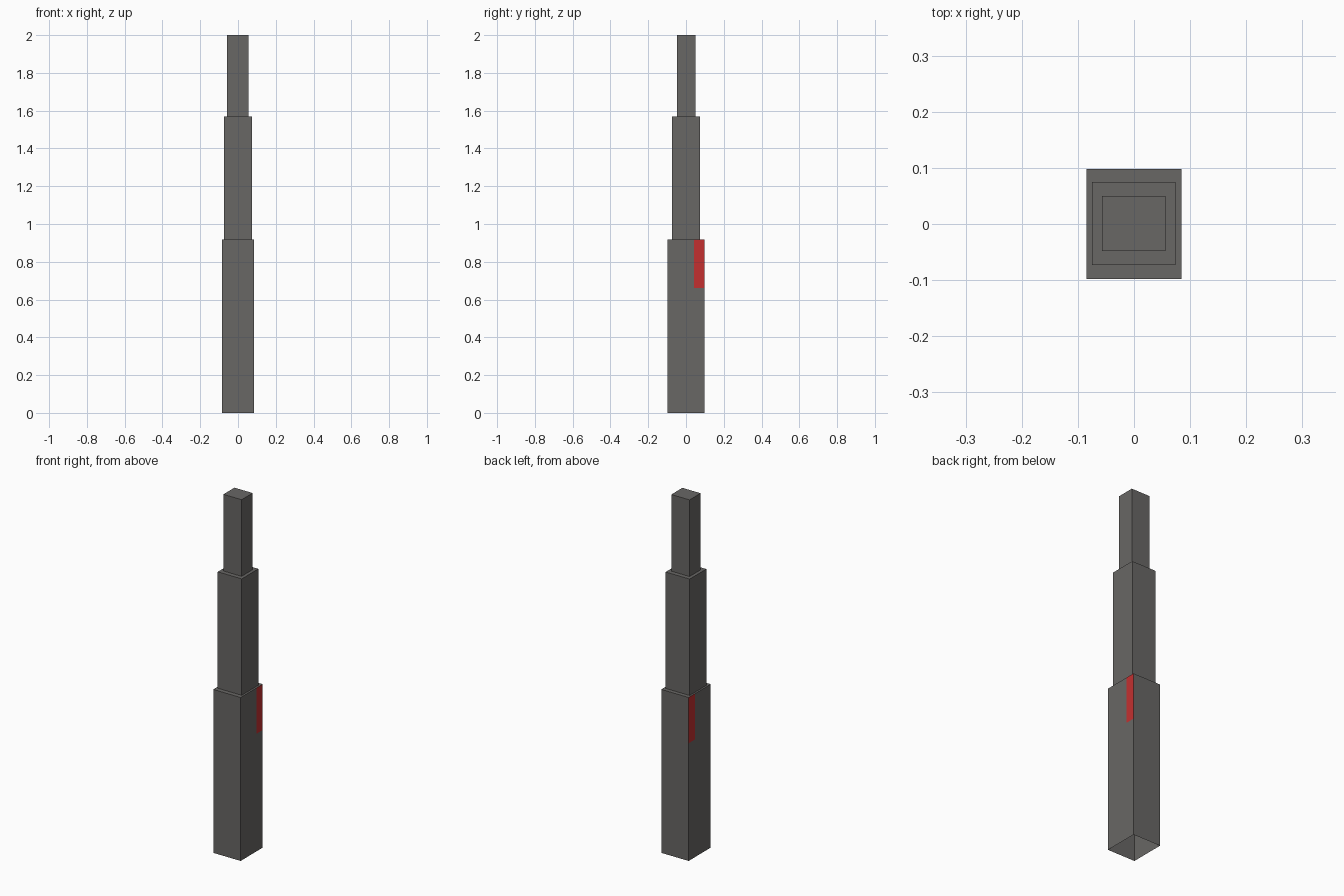
import bpy, bmesh
from mathutils import Vector

if "Cube" in bpy.data.objects:
    bpy.data.objects.remove(bpy.data.objects["Cube"])


def material(name, rgb):
    m = bpy.data.materials.new(name)
    m.diffuse_color = (*rgb, 1)
    m.use_nodes = True
    m.node_tree.nodes["Principled BSDF"].inputs["Base Color"].default_value = m.diffuse_color
    return m


GREY = material("dark_grey", (0.14, 0.135, 0.13))
RED = material("red", (0.55, 0.03, 0.03))


def section(name, x0, x1, y0, y1, z0, z1, stripe=None):
    """Box section with a closed top and an open bottom."""
    bm = bmesh.new()
    bmesh.ops.create_cube(bm, size=1)
    for v in bm.verts:
        v.co = (x1 if v.co.x > 0 else x0,
                y1 if v.co.y > 0 else y0,
                z1 if v.co.z > 0 else z0)
    bm.normal_update()
    bottom = [f for f in bm.faces if f.normal.z < -0.5]
    bmesh.ops.delete(bm, geom=bottom, context='FACES_ONLY')

    # Red stripe cut into the upper rear corner of both side faces
    if stripe:
        sy, sz = stripe
        for co, no in (((0, sy, 0), (0, 1, 0)), ((0, 0, sz), (0, 0, 1))):
            sides = [f for f in bm.faces if abs(f.normal.x) > 0.5]
            geom = sides + list({e for f in sides for e in f.edges}) \
                + list({v for f in sides for v in f.verts})
            bmesh.ops.bisect_plane(bm, geom=geom, plane_co=Vector(co),
                                   plane_no=Vector(no))
            bm.normal_update()
        for f in bm.faces:
            c = f.calc_center_median()
            if abs(f.normal.x) > 0.5 and c.y > sy and c.z > sz:
                f.material_index = 1

    me = bpy.data.meshes.new(name)
    bm.to_mesh(me)
    bm.free()
    me.materials.append(GREY)
    me.materials.append(RED)
    ob = bpy.data.objects.new(name, me)
    bpy.context.collection.objects.link(ob)
    return ob


# Three telescoping sections, widest at the bottom
section("lower_section", -0.085, 0.085, -0.098, 0.098, 0, 0.917, stripe=(0.043, 0.66))
section("middle_section", -0.075, 0.074, -0.073, 0.075, 0.917, 1.57)
section("upper_section", -0.057, 0.056, -0.048, 0.05, 1.57, 2.0)
